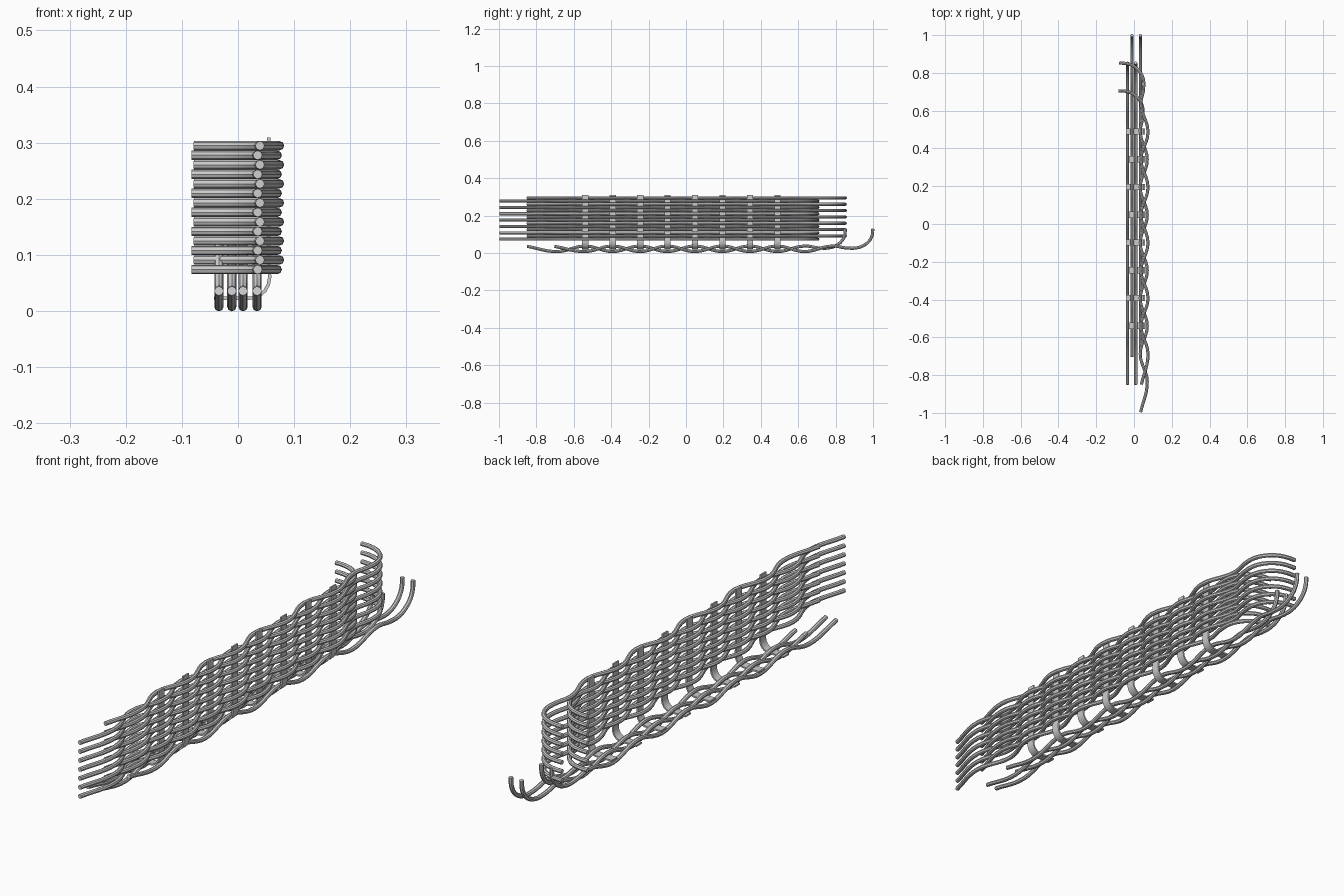
import bpy, bmesh
from mathutils import Vector

if "Cube" in bpy.data.objects:
    bpy.data.objects.remove(bpy.data.objects["Cube"])

R = 0.0083           # strand radius
STEP = 0.1468        # spacing of the stakes
FIRST = -0.5385      # y of the first stake
WALL_X = 0.0545      # plane of the upright stakes
FLOOR_Z = 0.0225     # plane of the stakes under the floor

# strand profile: (distance along y, inward offset from the stake plane)
profile = [(0.0, 0.0165)]
for i in range(10):
    profile.append((0.163 + STEP * i, -0.0185 if i % 2 == 0 else 0.0185))
profile += [(1.565, 0.005), (1.615, 0.006), (1.655, 0.024), (1.685, 0.056),
            (1.699, 0.094), (1.702, 0.134)]


def strand(name, points):
    cu = bpy.data.curves.new(name, 'CURVE')
    cu.dimensions = '3D'
    cu.bevel_depth = R
    cu.bevel_resolution = 2
    cu.resolution_u = 6
    cu.use_fill_caps = True
    sp = cu.splines.new('BEZIER')
    sp.bezier_points.add(len(points) - 1)
    for bp, p in zip(sp.bezier_points, points):
        bp.co = p
        bp.handle_left_type = bp.handle_right_type = 'AUTO'
    sp.use_smooth = True
    ob = bpy.data.objects.new(name, cu)
    bpy.context.collection.objects.link(ob)
    bpy.ops.object.select_all(action='DESELECT')
    ob.select_set(True)
    bpy.context.view_layer.objects.active = ob
    bpy.ops.object.convert(target='MESH')
    bpy.ops.object.shade_smooth_by_angle()


# wall strands, stacked and alternating by one stake
for i in range(14):
    z = 0.2945 - i * 0.01697
    y0 = -0.85 if i % 2 == 0 else -0.85 - STEP
    x0 = WALL_X + (0.001 if i % 2 == 0 else -0.003)
    strand(f"wall_strand_{i + 1}", [(x0 - d, y0 + t, z) for t, d in profile])

# floor strands, same profile turned upward
for i, x in enumerate((-0.034, -0.011, 0.009, 0.034)):
    y0 = -0.85 if i % 2 == 0 else -0.85 + STEP
    strand(f"floor_strand_{i + 1}",
           [(x, y0 + t, FLOOR_Z + 0.8 * d) for t, d in profile])

# flat ribs running under the floor and bending up the wall
RIB = [(-0.043, 0.0225), (0.015, 0.0225), (0.028, 0.0235), (0.039, 0.028),
       (0.048, 0.036), (0.054, 0.047), (0.0565, 0.06), (0.0555, 0.078),
       (0.0545, 0.1), (0.0545, 0.309)]


def rib(name, y, width=0.033, thick=0.006):
    bm = bmesh.new()
    pts = [Vector((x, 0, z)) for x, z in RIB]
    rings = []
    for i, p in enumerate(pts):
        t = (pts[min(i + 1, len(pts) - 1)] - pts[max(i - 1, 0)]).normalized()
        n = Vector((-t.z, 0, t.x)) * thick / 2
        w = Vector((0, width / 2, 0))
        c = p + Vector((0, y, 0))
        rings.append([bm.verts.new(c + a * n + b * w)
                      for a, b in ((1, 1), (1, -1), (-1, -1), (-1, 1))])
    for a, b in zip(rings, rings[1:]):
        for k in range(4):
            m = (k + 1) % 4
            bm.faces.new((a[k], a[m], b[m], b[k]))
    bm.faces.new(rings[0])
    bm.faces.new(rings[-1])
    bmesh.ops.recalc_face_normals(bm, faces=bm.faces)
    me = bpy.data.meshes.new(name)
    bm.to_mesh(me)
    bm.free()
    ob = bpy.data.objects.new(name, me)
    bpy.context.collection.objects.link(ob)
    bpy.ops.object.select_all(action='DESELECT')
    ob.select_set(True)
    bpy.context.view_layer.objects.active = ob
    bpy.ops.object.shade_smooth_by_angle()


for i in range(8):
    rib(f"rib_{i + 1}", FIRST + i * STEP)
